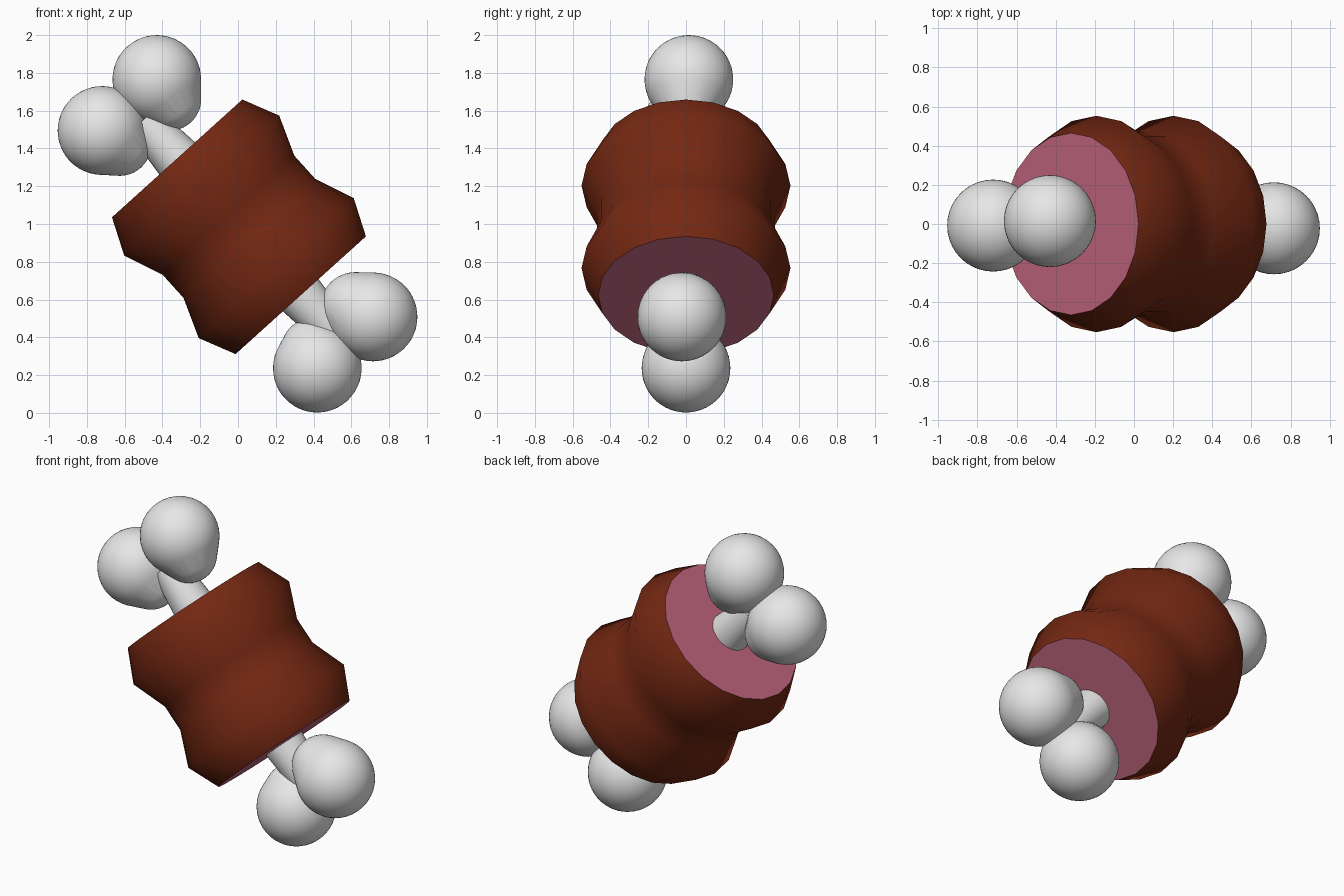
import bpy, bmesh, math
from mathutils import Vector, Matrix

cube = bpy.data.objects.get("Cube")
if cube:
    bpy.data.objects.remove(cube, do_unlink=True)


def material(name, rgb):
    m = bpy.data.materials.new(name)
    m.use_nodes = True
    m.diffuse_color = (*rgb, 1)
    node = next(n for n in m.node_tree.nodes if n.type == 'BSDF_PRINCIPLED')
    node.inputs["Base Color"].default_value = (*rgb, 1)
    return m


brown = material("roasted brown", (0.175, 0.021, 0.006))
pink = material("meat pink", (0.53, 0.135, 0.21))
white = material("bone white", (0.8, 0.8, 0.8))

# Tilted frame: local z runs along the bone, local x lies across it
axis = Vector((-0.67, 0, 0.742)).normalized()
across = Vector((axis.z, 0, -axis.x))
side = axis.cross(across)
center = Vector((0.005, 0, 0.985))
frame = Matrix((across, side, axis)).transposed().to_4x4()
frame.translation = center


def finish(name, bm, mats):
    bmesh.ops.recalc_face_normals(bm, faces=bm.faces[:])
    mesh = bpy.data.meshes.new(name)
    bm.to_mesh(mesh)
    bm.free()
    for m in mats:
        mesh.materials.append(m)
    obj = bpy.data.objects.new(name, mesh)
    bpy.context.collection.objects.link(obj)
    return obj


def lathe(name, profile, segments, mats):
    """Turn (radius, height) rings around the bone axis; flat caps use the last material."""
    bm = bmesh.new()
    rings = []
    for r, h in profile:
        angles = [2 * math.pi * i / segments for i in range(segments)]
        rings.append([bm.verts.new(frame @ Vector((r * math.cos(a), r * math.sin(a), h)))
                      for a in angles])
    for low, high in zip(rings, rings[1:]):
        for i in range(segments):
            j = (i + 1) % segments
            bm.faces.new((low[i], low[j], high[j], high[i])).smooth = True
    for ring in (rings[0], rings[-1]):
        cap = bm.faces.new(ring)
        cap.material_index = len(mats) - 1
        for e in cap.edges:
            e.smooth = False
    return finish(name, bm, mats)


def knob(name, outer, r_outer, inner, r_inner):
    """Rounded teardrop: the hull of a large and a small ball."""
    bm = bmesh.new()
    for c, r in ((outer, r_outer), (inner, r_inner)):
        bmesh.ops.create_icosphere(bm, subdivisions=4, radius=r,
                                   matrix=Matrix.Translation(c))
    hull = bmesh.ops.convex_hull(bm, input=bm.verts[:])
    buried = {v for v in hull["geom_interior"] if isinstance(v, bmesh.types.BMVert)}
    bmesh.ops.delete(bm, geom=list(buried), context='VERTS')
    for f in bm.faces:
        f.smooth = True
    return finish(name, bm, [white])


# Meat with two bulges and a waist
half = [(0.47, 0.083), (0.553, 0.294), (0.465, 0.488)]
lathe("meat", [(r, -h) for r, h in reversed(half)] + half, 20, [brown, pink])

# Bone shafts, slightly narrower toward the knobs
lathe("bone_shaft", [(0.1, -0.76), (0.128, -0.48), (0.128, 0.48), (0.1, 0.76)], 32, [white])

# Bone knobs, two at each end
knob("upper_inner_knob", (-0.43, 0.015, 1.765), 0.235, (-0.36, 0.01, 1.66), 0.165)
knob("upper_outer_knob", (-0.72, -0.008, 1.495), 0.235, (-0.625, 0, 1.42), 0.165)
knob("lower_outer_knob", (0.715, -0.022, 0.508), 0.235, (0.62, -0.01, 0.56), 0.185)
knob("lower_inner_knob", (0.42, 0, 0.237), 0.235, (0.385, 0, 0.345), 0.153)
